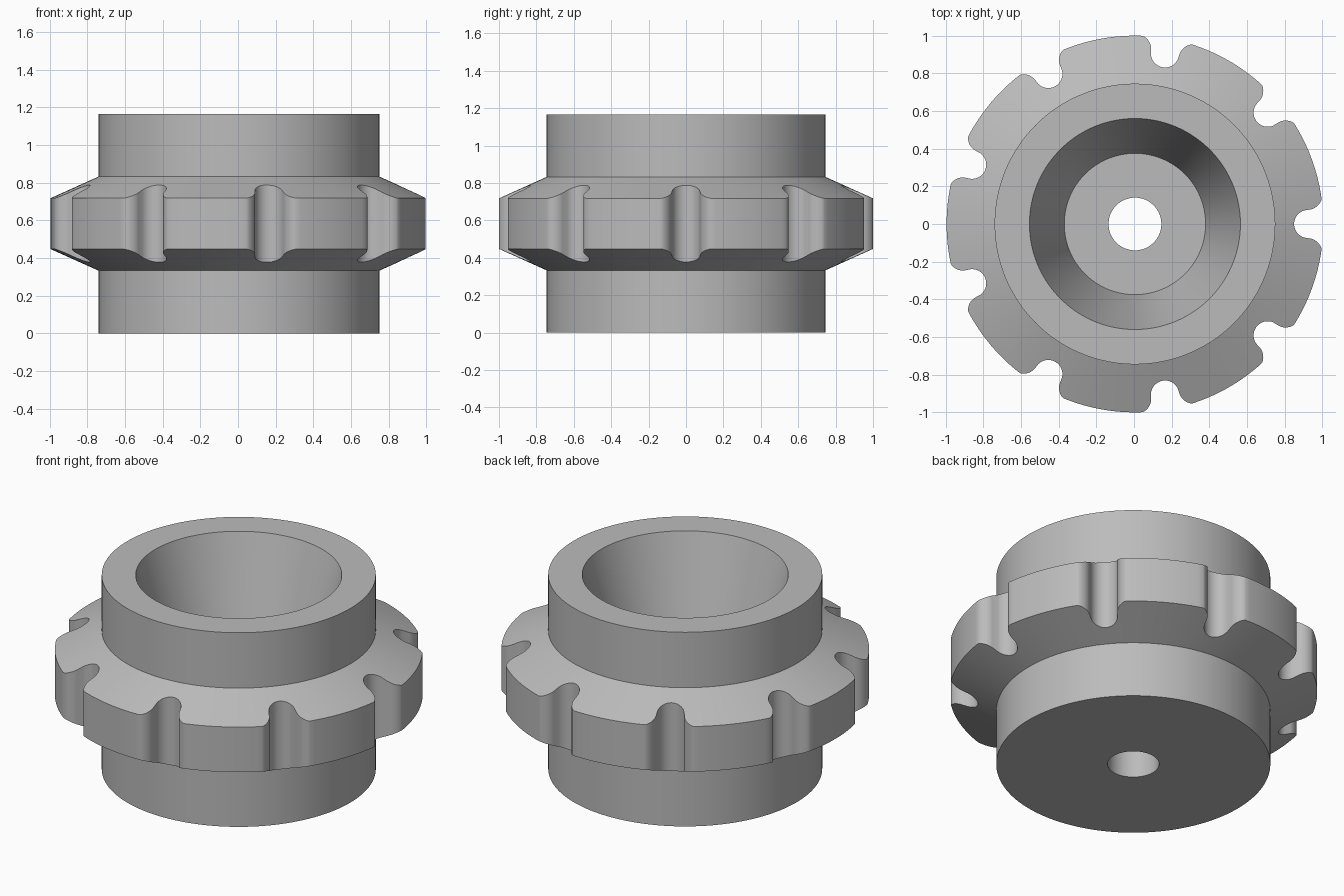
import bpy, bmesh
from math import sin, cos, radians, atan2, hypot, pi

TEETH = 9
PITCH = 2 * pi / TEETH
TIP_R, HUB_R = 1.0, 0.745
HEIGHT, FLOOR_Z = 1.165, 0.5
MID = HEIGHT / 2

cube = bpy.data.objects.get("Cube")
if cube:
    bpy.data.objects.remove(cube, do_unlink=True)

# Plain grey metal
metal = bpy.data.materials.new("grey_metal")
metal.use_nodes = True
grey = (0.5, 0.5, 0.5, 1)
metal.diffuse_color = grey
metal.node_tree.nodes["Principled BSDF"].inputs["Base Color"].default_value = grey


def half_notch():
    """Half of a roller seat and its rounded tooth corner, as (angle, radius)."""
    points = []
    for i in range(9):                       # concave seat
        a = radians(75 * i / 8)
        points.append((0.92 - 0.075 * cos(a), 0.075 * sin(a)))
    for i in range(9):                       # convex corner
        a = radians(15 + 60 * i / 8)
        points.append((0.915 + 0.08 * sin(a), 0.155 - 0.08 * cos(a)))
    return [(atan2(t, r), min(hypot(r, t), TIP_R)) for r, t in points]


def tooth_outline():
    """One pitch of the rim, from one seat centre to the next."""
    side = half_notch()
    start = side[-1][0]
    steps = 16
    tip = [(start + (PITCH - 2 * start) * i / steps, TIP_R) for i in range(1, steps)]
    back = [(PITCH - a, r) for a, r in reversed(side[1:])]
    return side + tip + back


def section(rim):
    """Closed cross-section of the wheel where the rim has the given radius."""
    half_rim = 0.25 - (rim - HUB_R) * 0.45
    return [
        (0.14, 0), (HUB_R, 0),                                # underside
        (HUB_R, MID - 0.25), (rim, MID - half_rim),           # lower bevel
        (rim, MID + half_rim), (HUB_R, MID + 0.25),           # upper bevel
        (HUB_R, HEIGHT), (0.56, HEIGHT),                      # top collar
        (0.375, FLOOR_Z), (0.14, FLOOR_Z),                    # tapered bore
    ]


# Sweep the section around the axis, following the toothed rim
bm = bmesh.new()
columns = []
for tooth in range(TEETH):
    for angle, rim in tooth_outline():
        a = angle + tooth * PITCH
        columns.append([bm.verts.new((r * cos(a) + 0.005, r * sin(a), z))
                        for r, z in section(rim)])
for i, col in enumerate(columns):
    nxt = columns[(i + 1) % len(columns)]
    for j in range(len(col)):
        k = (j + 1) % len(col)
        bm.faces.new((col[j], nxt[j], nxt[k], col[k]))
bmesh.ops.recalc_face_normals(bm, faces=bm.faces)

mesh = bpy.data.meshes.new("sprocket_hub")
bm.to_mesh(mesh)
bm.free()
mesh.materials.append(metal)
wheel = bpy.data.objects.new("sprocket_hub", mesh)
bpy.context.collection.objects.link(wheel)

bpy.ops.object.select_all(action="DESELECT")
wheel.select_set(True)
bpy.context.view_layer.objects.active = wheel
bpy.ops.object.shade_smooth_by_angle(angle=radians(23))
